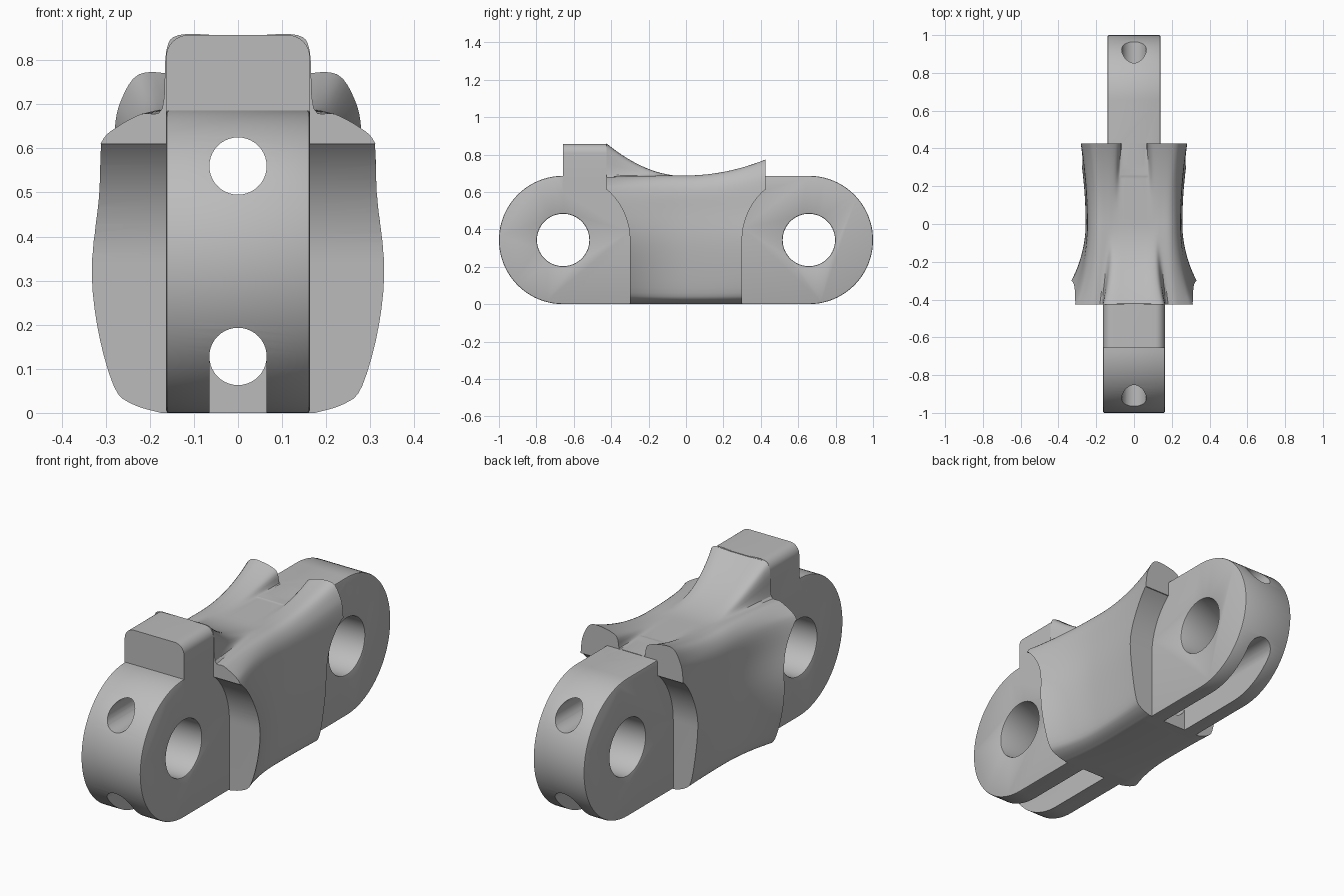
import bpy
import bmesh
from math import sin, cos, pi, asin

default_cube = bpy.data.objects.get("Cube")
if default_cube:
    bpy.data.objects.remove(default_cube, do_unlink=True)

steel = bpy.data.materials.new("plain grey metal")
steel.use_nodes = True
GREY = (0.5, 0.5, 0.5, 1)
steel.diffuse_color = GREY
steel.node_tree.nodes["Principled BSDF"].inputs["Base Color"].default_value = GREY

RADIUS = 0.343          # rounded ends of the lugs
PIN_Y = 1 - RADIUS      # distance of the pin holes from the middle
BORE = 0.065            # small lengthwise bores


def loft(name, rings):
    """Closed solid skinned through rings of equal length."""
    bm = bmesh.new()
    loops = [[bm.verts.new(p) for p in ring] for ring in rings]
    count = len(loops[0])
    for a, b in zip(loops, loops[1:]):
        for i in range(count):
            j = (i + 1) % count
            bm.faces.new((a[i], a[j], b[j], b[i]))
    bm.faces.new(loops[0])
    bm.faces.new(loops[-1])
    bmesh.ops.recalc_face_normals(bm, faces=bm.faces)
    mesh = bpy.data.meshes.new(name)
    bm.to_mesh(mesh)
    bm.free()
    mesh.materials.append(steel)
    obj = bpy.data.objects.new(name, mesh)
    bpy.context.collection.objects.link(obj)
    return obj


def prism(name, outline, axis, low, high):
    """Extrude an outline along x (outline in y, z) or along y (outline in x, z)."""
    if axis == "x":
        return loft(name, [[(d, u, v) for u, v in outline] for d in (low, high)])
    return loft(name, [[(u, d, v) for u, v in outline] for d in (low, high)])


def arc(u, v, radius, start, end, steps):
    angles = [start + (end - start) * i / steps for i in range(steps + 1)]
    return [(u + radius * cos(a), v + radius * sin(a)) for a in angles]


def apply(obj, modifier):
    bpy.context.view_layer.objects.active = obj
    bpy.ops.object.modifier_apply(modifier=modifier.name)


def combine(obj, other, operation):
    """Boolean two solids and discard the second one."""
    modifier = obj.modifiers.new("combine", "BOOLEAN")
    modifier.operation = operation
    modifier.solver = "EXACT"
    modifier.object = other
    apply(obj, modifier)
    bpy.data.objects.remove(other, do_unlink=True)


def smooth_path(points, steps=4):
    """Catmull-Rom curve through the points."""
    path = []
    for i in range(len(points) - 1):
        a, b, c, d = (points[max(0, min(k, len(points) - 1))] for k in range(i - 1, i + 3))
        for s in range(steps):
            t = s / steps
            path.append(tuple(
                q + t / 2 * (r - p + t * (2 * p - 5 * q + 4 * r - w + t * (3 * (q - r) + w - p)))
                for p, q, r, w in zip(a, b, c, d)))
    return path + [points[-1]]


# Half sections of the waisted saddle, from the underside up to the crown
front_half = [(.2, 0), (.28, .02), (.338, .06), (.395, .2), (.406, .35), (.353, .5), (.312, .61),
              (.28, .645), (.22, .678), (.172, .69), (.163, .82), (.135, .857), (.05, .857)]
waist_half = [(.15, 0), (.2, .02), (.225, .06), (.245, .2), (.256, .35), (.25, .5), (.245, .6),
              (.225, .655), (.19, .685), (.14, .687), (.11, .685), (.08, .684), (.05, .684)]
rear_half = [(.16, 0), (.21, .02), (.25, .06), (.28, .2), (.295, .35), (.285, .5), (.28, .64),
             (.265, .71), (.225, .768), (.15, .768), (.085, .745), (.07, .69), (.05, .688)]

REACH = 0.425
STATIONS = 16
rings = []
for i in range(-STATIONS - 1, STATIONS + 2):
    t = i / STATIONS
    end_half = front_half if t < 0 else rear_half
    k = t * t
    half = smooth_path([(a + k * (c - a), b + k * (d - b))
                        for (a, b), (c, d) in zip(waist_half, end_half)])
    half = [(x, max(z, 0)) for x, z in half]
    outline = half + [(-x, z) for x, z in reversed(half)]
    rings.append([(x, t * REACH, z) for x, z in outline])
link = loft("link_body", rings)

# Trim the saddle ends to arcs concentric with the pin holes
CLEAR = PIN_Y - 0.3
rise = arc(PIN_Y, RADIUS, CLEAR, pi, pi - asin(0.267 / CLEAR), 14)
side = [(0.3, -1)] + rise + [(REACH, 0.61), (REACH, 1.5)]
trim = prism("trim", side + [(-y, z) for y, z in reversed(side)], "x", -1, 1)
combine(link, trim, "INTERSECT")

# Rounded lugs with pin holes and softened rims
for name, sign, half_width in (("front_lug", -1, 0.163), ("rear_lug", 1, 0.14)):
    outline = arc(PIN_Y, RADIUS, RADIUS, -pi / 2, pi / 2, 48)
    outline = [(0.25, 0)] + outline + [(0.25, 2 * RADIUS)]
    lug = prism(name, [(sign * y, z) for y, z in outline], "x", -half_width, half_width)
    hole = arc(sign * PIN_Y, RADIUS, 0.14, 0, 2 * pi, 64)[:-1]
    combine(lug, prism("pin_hole", hole, "x", -1, 1), "DIFFERENCE")
    rim = lug.modifiers.new("rim", "BEVEL")
    rim.width = 0.006
    rim.segments = 2
    rim.angle_limit = pi / 3
    apply(lug, rim)
    combine(link, lug, "UNION")

# Stop block rising above the front lug
W, TOP, ROUND = 0.163, 0.857, 0.05
block = [(W, 0.6)] + arc(W - ROUND, TOP - ROUND, ROUND, 0, pi / 2, 8)
block += [(-x, z) for x, z in reversed(block)]
combine(link, prism("stop_block", block, "y", -PIN_Y, -REACH + 0.004), "UNION")

# Lengthwise bores above and below the pins
for height in (0.56, 0.128):
    circle = arc(0, height, BORE, 0, 2 * pi, 40)[:-1]
    combine(link, prism("bore", circle, "y", -1.2, 1.2), "DIFFERENCE")

# Slots opening the lower bore beneath each lug
slot = [(-BORE, -0.1), (BORE, -0.1), (BORE, 0.128), (-BORE, 0.128)]
for low, high in ((-1.2, -0.3), (0.3, 1.2)):
    combine(link, prism("slot", slot, "y", low, high), "DIFFERENCE")

bpy.ops.object.select_all(action="DESELECT")
link.select_set(True)
bpy.context.view_layer.objects.active = link
bpy.ops.object.shade_smooth_by_angle(angle=pi / 6)
